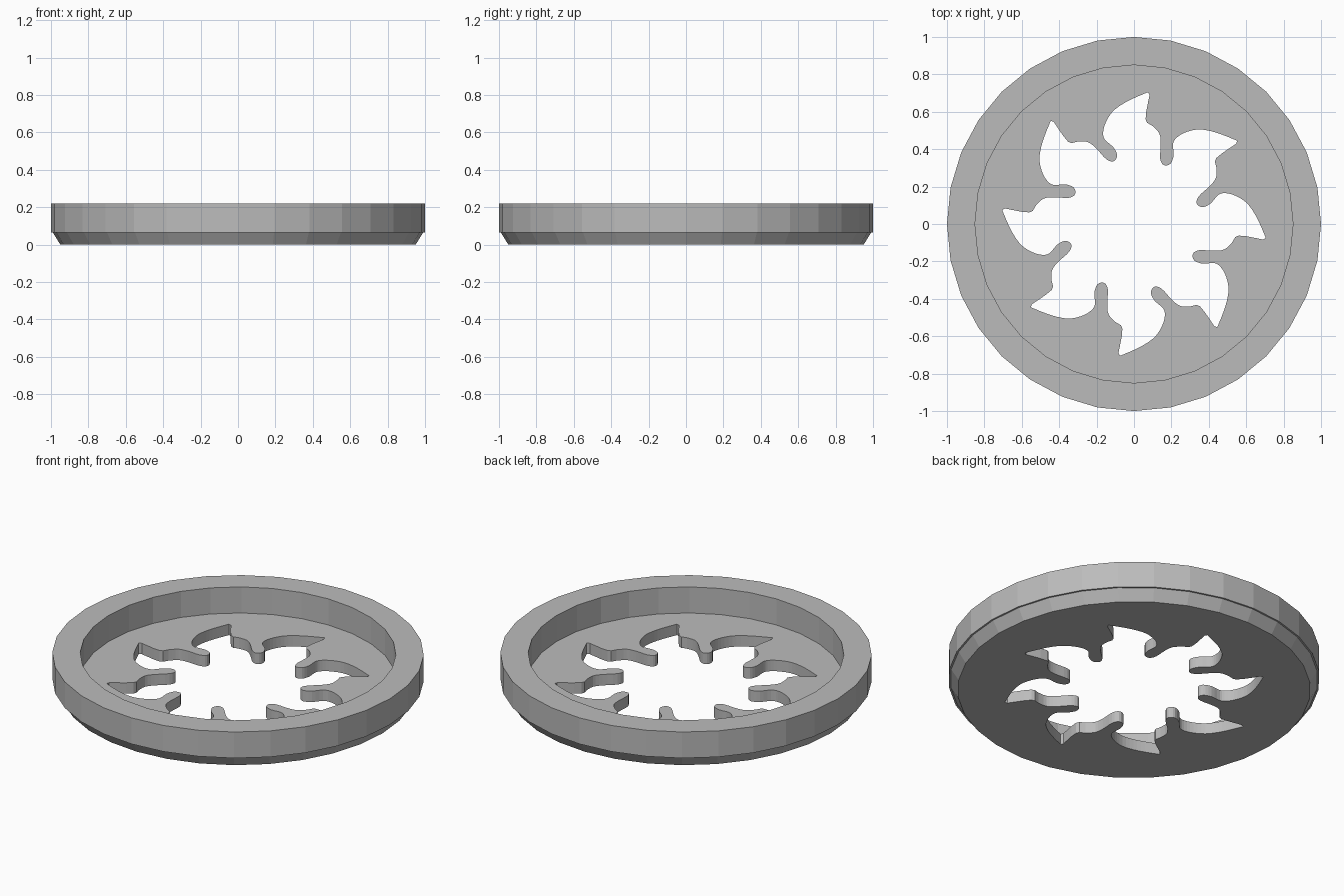
import bpy, bmesh
from math import cos, sin, pi
from mathutils import Matrix, Vector

cube = bpy.data.objects.get("Cube")
if cube:
    bpy.data.objects.remove(cube, do_unlink=True)

SIDES, TEETH = 32, 8
FLOOR, TOP = 0.065, 0.22

grey = bpy.data.materials.new("plain grey")
grey.use_nodes = True
colour = (0.5, 0.5, 0.5, 1)
grey.diffuse_color = colour
grey.node_tree.nodes["Principled BSDF"].inputs["Base Color"].default_value = colour

# One repeat of the cutout: from a prong tip out to a slot tip, and back
OUTWARD = [(-0.11, 0.335), (-0.09, 0.365), (-0.11, 0.41), (-0.155, 0.45), (-0.165, 0.49),
           (-0.15, 0.545), (-0.115, 0.6), (-0.06, 0.642), (0, 0.673), (0.075, 0.705)]
INWARD = [(0.083, 0.69), (0.062, 0.56), (0.098, 0.525), (0.135, 0.485), (0.143, 0.43), (0.14, 0.35)]


def smooth_path(points, steps=3):
    """Catmull-Rom curve through the points."""
    p = [points[0]] + points + [points[-1]]
    path = []
    for a, b, c, d in zip(p, p[1:], p[2:], p[3:]):
        for i in range(steps):
            t = i / steps
            path.append(b + (c - a) * t / 2 + (a * 2 - b * 5 + c * 4 - d) * t**2 / 2
                        + (b * 3 - a - c * 3 + d) * t**3 / 2)
    return path + [points[-1]]


def cutout_outline():
    # Curves run from one slot tip around a prong to the next slot tip
    turn = Matrix.Rotation(-2 * pi / TEETH, 2)
    arc = [Vector(p) for p in INWARD] + [turn @ Vector(p) for p in OUTWARD]
    arc = smooth_path(arc)
    outline = []
    for k in range(TEETH):
        spin = Matrix.Rotation(-2 * pi * k / TEETH, 2)
        outline += [spin @ p for p in arc]
    return outline[::-1]


def loop(bm, points, z):
    verts = [bm.verts.new((x, y, z)) for x, y in points]
    edges = [bm.edges.new((v, verts[i - 1])) for i, v in enumerate(verts)]
    return verts, edges


def wall(bm, low, high):
    n = len(low)
    for i in range(n):
        j = (i + 1) % n
        bm.faces.new((low[i], low[j], high[j], high[i]))


bm = bmesh.new()
# Dish: chamfered base, small ledge, outer wall, rim, inner wall down to the floor
profile = [(0.95, 0), (0.99, FLOOR), (1, FLOOR), (1, TOP), (0.85, TOP), (0.85, FLOOR)]
circle = [(cos(2 * pi * i / SIDES), sin(2 * pi * i / SIDES)) for i in range(SIDES)]
rings = [loop(bm, [(r * x, r * y) for x, y in circle], z) for r, z in profile]
for lower, upper in zip(rings, rings[1:]):
    wall(bm, lower[0], upper[0])

# Toothed cutout through the floor
outline = cutout_outline()
hole_low, hole_high = loop(bm, outline, 0), loop(bm, outline, FLOOR)
wall(bm, hole_low[0], hole_high[0])

# Underside and floor fill the space between the dish and the cutout
for outer, inner in ((rings[0], hole_low), (rings[-1], hole_high)):
    bmesh.ops.triangle_fill(bm, edges=outer[1] + inner[1], use_beauty=True)
bmesh.ops.recalc_face_normals(bm, faces=bm.faces)
bmesh.ops.dissolve_limit(bm, angle_limit=0.001, verts=[], edges=bm.edges)

mesh = bpy.data.meshes.new("toothed_dish")
bm.to_mesh(mesh)
bm.free()
mesh.materials.append(grey)
dish = bpy.data.objects.new("toothed_dish", mesh)
bpy.context.collection.objects.link(dish)
